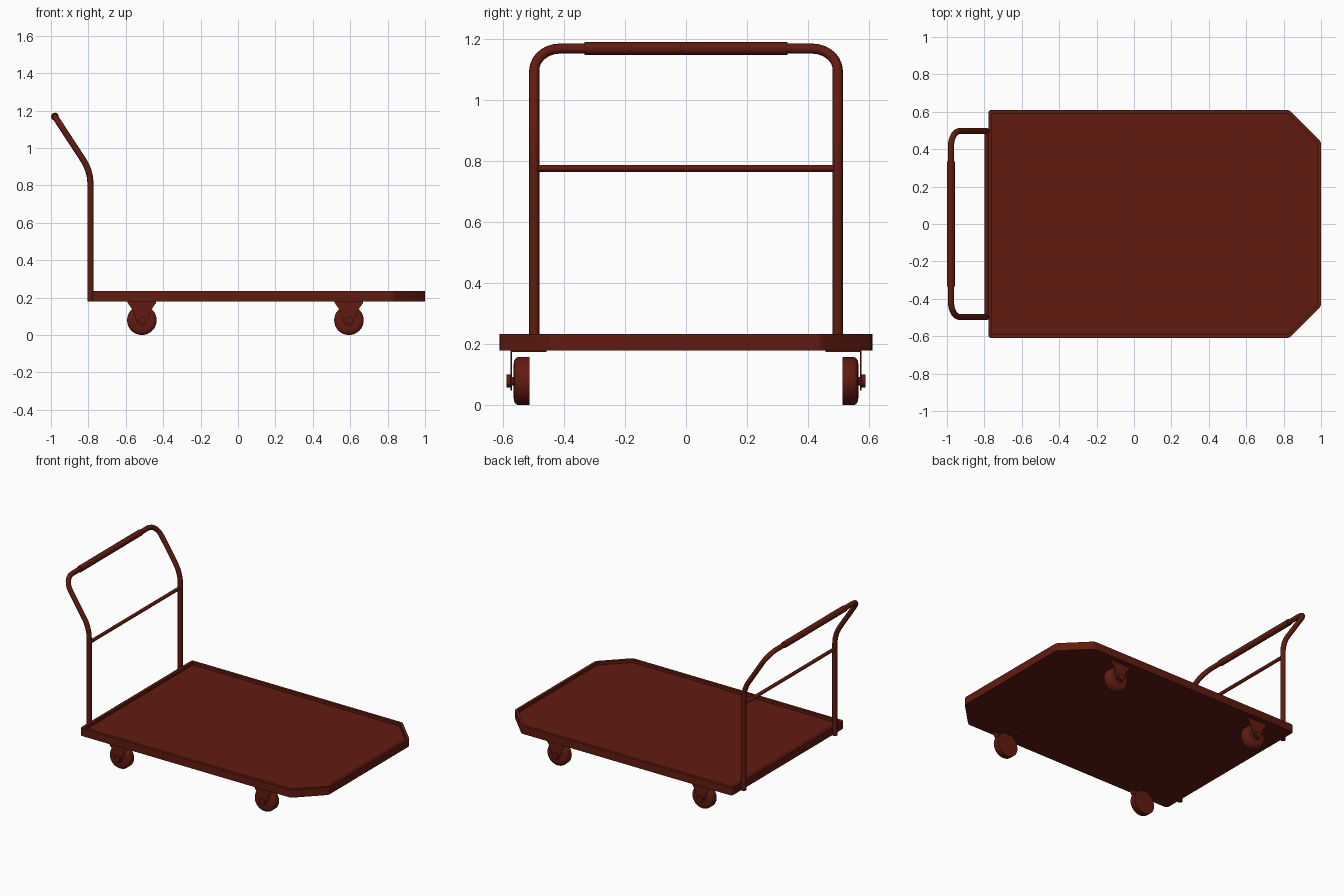
import bpy, bmesh, math
from mathutils import Vector, geometry

if "Cube" in bpy.data.objects:
    bpy.data.objects.remove(bpy.data.objects["Cube"])

mat = bpy.data.materials.new("red_brown_paint")
mat.diffuse_color = (0.12, 0.011, 0.005, 1)
mat.use_nodes = True
mat.node_tree.nodes["Principled BSDF"].inputs["Base Color"].default_value = mat.diffuse_color


def finish(ob, angle=30):
    ob.data.materials.append(mat)
    bpy.ops.object.select_all(action='DESELECT')
    ob.select_set(True)
    bpy.context.view_layer.objects.active = ob
    bpy.ops.object.shade_smooth_by_angle(angle=math.radians(angle))
    return ob


def mesh_object(name, bm):
    bmesh.ops.recalc_face_normals(bm, faces=bm.faces[:])
    me = bpy.data.meshes.new(name)
    bm.to_mesh(me)
    bm.free()
    ob = bpy.data.objects.new(name, me)
    bpy.context.collection.objects.link(ob)
    return finish(ob)


def fillet(points, tangents, steps=8):
    """Round the inner corners of a path; tangents are the trim lengths."""
    pts = [Vector(p) for p in points]
    out = [pts[0]]
    for a, p, b, t in zip(pts, pts[1:], pts[2:], tangents):
        u, v = (a - p).normalized(), (b - p).normalized()
        turn = math.pi - u.angle(v)
        h = 4 / 3 * math.tan(turn / 4) * t / math.tan(turn / 2)
        s, e = p + u * t, p + v * t
        out += geometry.interpolate_bezier(s, s - u * h, e - v * h, e, steps)
    return out + [pts[-1]]


def tube(name, points, radius):
    cu = bpy.data.curves.new(name, 'CURVE')
    cu.dimensions = '3D'
    cu.bevel_depth = radius
    cu.bevel_resolution = 4
    cu.use_fill_caps = True
    sp = cu.splines.new('POLY')
    sp.points.add(len(points) - 1)
    for q, p in zip(sp.points, points):
        q.co = (*p, 1)
    ob = bpy.data.objects.new(name, cu)
    bpy.context.collection.objects.link(ob)
    bpy.ops.object.select_all(action='DESELECT')
    ob.select_set(True)
    bpy.context.view_layer.objects.active = ob
    bpy.ops.object.convert(target='MESH')
    return finish(bpy.context.view_layer.objects.active, 40)


def extrude_outline(bm, outline, offset):
    """Make a closed prism from an outline, return the extruded cap."""
    base = bm.faces.new([bm.verts.new(p) for p in outline])
    ret = bmesh.ops.extrude_face_region(bm, geom=[base], use_keep_orig=True)
    bmesh.ops.translate(bm, vec=offset, verts=[g for g in ret['geom'] if isinstance(g, bmesh.types.BMVert)])
    return next(g for g in ret['geom'] if isinstance(g, bmesh.types.BMFace))


# Deck: tray with clipped front corners and a raised rim
deck = [(-0.778, -0.61), (0.83, -0.61), (1.0, -0.44),
        (1.0, 0.44), (0.83, 0.61), (-0.778, 0.61)]
corners = fillet([(0, -0.61, 0)] + [(x, y, 0) for x, y in deck[1:]] + [(-0.778, -0.61, 0), (0, -0.61, 0)],
                 [0.015] * 6, 4)[1:-1]
bm = bmesh.new()
top = extrude_outline(bm, [(p.x, p.y, 0.18) for p in corners], (0, 0, 0.054))
bmesh.ops.recalc_face_normals(bm, faces=bm.faces[:])
bmesh.ops.inset_region(bm, faces=[top], thickness=0.02, use_even_offset=True)
ret = bmesh.ops.extrude_face_region(bm, geom=[top])
bmesh.ops.translate(bm, vec=(0, 0, -0.02), verts=[g for g in ret['geom'] if isinstance(g, bmesh.types.BMVert)])
if top.is_valid:
    bmesh.ops.delete(bm, geom=[top], context='FACES_ONLY')
mesh_object("deck", bm)

# Push handle: bent tube, cross bar and grip
px, py = -0.789, 0.497
hx, hz = -0.979, 1.168
path = fillet([(px, -py, 0.18), (px, -py, 0.877), (hx, -py, hz),
               (hx, py, hz), (px, py, 0.877), (px, py, 0.18)],
              [0.07, 0.085, 0.085, 0.07])
tube("handle_frame", path, 0.0165)
tube("handle_cross_bar", [(px, -py, 0.776), (px, py, 0.776)], 0.0115)
tube("handle_grip", [(hx, -0.333, hz), (hx, 0.333, hz)], 0.021)


def lathe(bm, profile, cx, cz, side, n=32):
    """Revolve (radius, y) points about a y axis, capping both ends."""
    rings = [[bm.verts.new((cx + r * math.cos(2 * math.pi * i / n), side * y,
                            cz + r * math.sin(2 * math.pi * i / n))) for i in range(n)]
             for r, y in profile]
    for a, b in zip(rings, rings[1:]):
        for i in range(n):
            j = (i + 1) % n
            bm.faces.new((a[i], a[j], b[j], b[i]))
    bm.faces.new(rings[0])
    bm.faces.new(rings[-1])


# Casters: wheel, axle and one-sided sheet bracket
R = 0.079
for end, cx in (("rear", -0.514), ("front", 0.593)):
    for label, side in (("left", 1), ("right", -1)):
        tag = f"{end}_{label}"
        bm = bmesh.new()
        lathe(bm, [(R, 0.512), (R, 0.55), (0.075, 0.557), (0.066, 0.563), (0.05, 0.565)], cx, R, side)
        mesh_object(f"{tag}_wheel", bm)

        bm = bmesh.new()
        lathe(bm, [(0.014, 0.55), (0.014, 0.572), (0.021, 0.572), (0.021, 0.587)], cx, R, side, 20)
        mesh_object(f"{tag}_axle", bm)

        half = [(0.076, 0.178), (0.076, 0.172), (0.05, 0.135), (0.03, 0.079)]
        arc = [(0.03 * math.cos(a), R - 0.03 * math.sin(a))
               for a in (math.pi * k / 8 for k in range(1, 8))]
        outline = half + arc + [(-x, z) for x, z in reversed(half)]
        bm = bmesh.new()
        extrude_outline(bm, [(cx + x, side * 0.570, z) for x, z in outline], (0, side * 0.004, 0))
        plate = [(-0.076, 0.457), (0.076, 0.457), (0.076, 0.574), (-0.076, 0.574)]
        extrude_outline(bm, [(cx + x, side * y, 0.175) for x, y in plate], (0, 0, 0.005))
        mesh_object(f"{tag}_bracket", bm)
